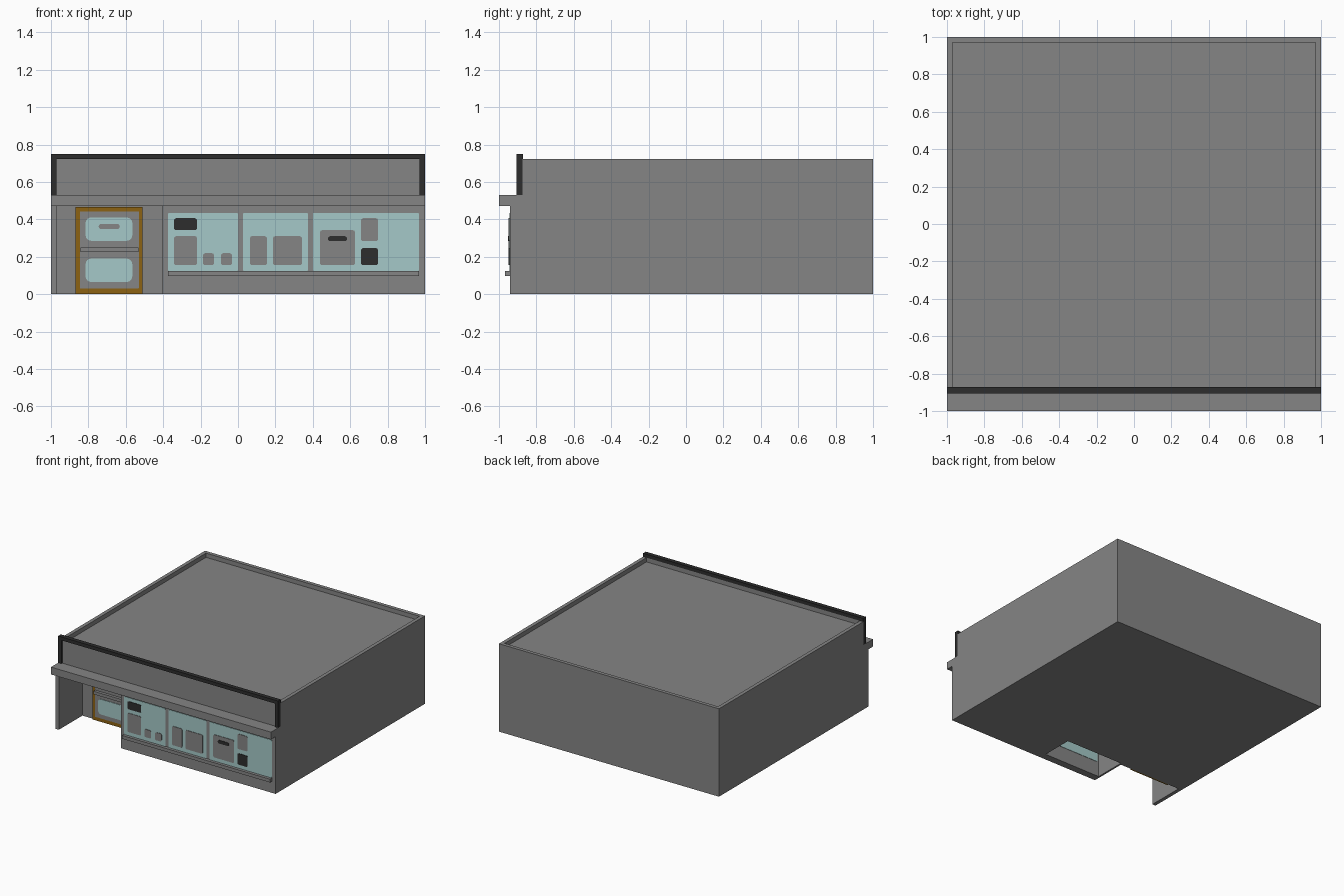
import bpy, bmesh, math

if "Cube" in bpy.data.objects:
    bpy.data.objects.remove(bpy.data.objects["Cube"])


def mat(name, rgb):
    m = bpy.data.materials.new(name)
    m.diffuse_color = (*rgb, 1)
    m.use_nodes = True
    m.node_tree.nodes["Principled BSDF"].inputs["Base Color"].default_value = m.diffuse_color
    return m


GREY = mat("wall_grey", (0.235, 0.235, 0.235))
GLASS = mat("pale_teal_glass", (0.376, 0.584, 0.578))
WOOD = mat("amber_wood", (0.262, 0.122, 0.006))
BLACK = mat("charcoal", (0.026, 0.026, 0.026))


def prism(name, pts, vec, material):
    """Closed outline of 3D points, extruded along vec."""
    bm = bmesh.new()
    f = bm.faces.new([bm.verts.new(p) for p in pts])
    r = bmesh.ops.extrude_face_region(bm, geom=[f])
    bmesh.ops.translate(bm, vec=vec, verts=[v for v in r["geom"] if isinstance(v, bmesh.types.BMVert)])
    bmesh.ops.recalc_face_normals(bm, faces=bm.faces)
    me = bpy.data.meshes.new(name)
    bm.to_mesh(me)
    bm.free()
    ob = bpy.data.objects.new(name, me)
    bpy.context.collection.objects.link(ob)
    me.materials.append(material)
    return ob


def box(name, x, y, z, material=GREY):
    pts = [(x[0], y[0], z[0]), (x[1], y[0], z[0]), (x[1], y[1], z[0]), (x[0], y[1], z[0])]
    return prism(name, pts, (0, 0, z[1] - z[0]), material)


def plate(name, x, z, y, material, r=0.012, t=0.004):
    """Rounded plate standing t proud (towards the front) of a wall at y."""
    pts = []
    for i, (cx, cz) in enumerate([(x[1] - r, z[1] - r), (x[0] + r, z[1] - r),
                                  (x[0] + r, z[0] + r), (x[1] - r, z[0] + r)]):
        for k in range(5):
            a = (i + k / 4) * math.pi / 2
            pts.append((cx + r * math.cos(a), y, cz + r * math.sin(a)))
    return prism(name, pts, (0, -t, 0), material)


# main building: side profile with canopy ledge, extruded across x
profile = [(-.94, 0), (1, 0), (1, .722), (-.875, .722), (-.875, .53),
           (-1, .53), (-1, .47), (-.94, .47)]
body = prism("building_shell", [(-1, y, z) for y, z in profile], (2, 0, 0), GREY)

# cut the sunken roof, the door porch and the hollow behind the shop windows
for x, y, z in [((-.97, .97), (-.95, .97), (.687, .9)),
                ((-.97, -.405), (-1.1, -.635), (-.1, .47)),
                ((-.39, .13), (-.88, -.62), (-.1, .46))]:
    cutter = box("cutter", x, y, z)
    cutter.hide_render = True
    mod = body.modifiers.new("cut", "BOOLEAN")
    mod.object, mod.solver = cutter, "EXACT"
    bpy.context.view_layer.objects.active = body
    bpy.ops.object.modifier_apply(modifier=mod.name)
    bpy.data.objects.remove(cutter)

# upper sign board with charcoal surround
box("sign_board", (-.97, .97), (-.895, -.872), (.53, .722))
box("sign_frame_top", (-1, 1), (-.907, -.872), (.722, .75), BLACK)
for s in (-1, 1):
    box("sign_frame_side", sorted((s * .97, s)), (-.907, -.875), (.53, .722), BLACK)

# shop windows and sill
box("window_sill", (-.375, .968), (-.968, -.94), (.096, .123))
for x in [(-.375, 0), (.027, .374), (.4, .968)]:
    plate("shop_window", x, (.123, .435), -.94, GLASS, .008)
for x in [(-.375, 0), (.027, .13)]:
    plate("window_inside", x, (.123, .435), -.877, GLASS, .008)

# posters stuck on the glass
for x, z, m in [((-.342, -.219), (.342, .406), BLACK), ((-.342, -.219), (.155, .31), GREY),
                ((-.187, -.128), (.155, .219), GREY), ((-.091, -.032), (.155, .219), GREY),
                ((.064, .155), (.155, .31), GREY), ((.187, .342), (.155, .31), GREY),
                ((.438, .626), (.155, .342), GREY), ((.658, .749), (.283, .406), GREY),
                ((.658, .749), (.155, .246), BLACK)]:
    plate("poster", x, z, -.944, m)
plate("poster_slot", (.481, .583), (.283, .31), -.948, BLACK, .0134)

# door at the back of the porch
D = -.635
box("door_frame", (-.87, -.51), (D - .012, D), (0, .465), WOOD)
plate("door_leaf", (-.845, -.53), (.03, .443), D - .012, GREY, .004)
for z in [(.065, .19), (.285, .41)]:
    plate("door_glass", (-.815, -.565), z, D - .016, GLASS, .03)
plate("door_notice", (-.745, -.632), (.348, .375), D - .02, GREY, .0134)
box("door_push_bar", (-.843, -.532), (D - .04, D - .014), (.225, .25))
